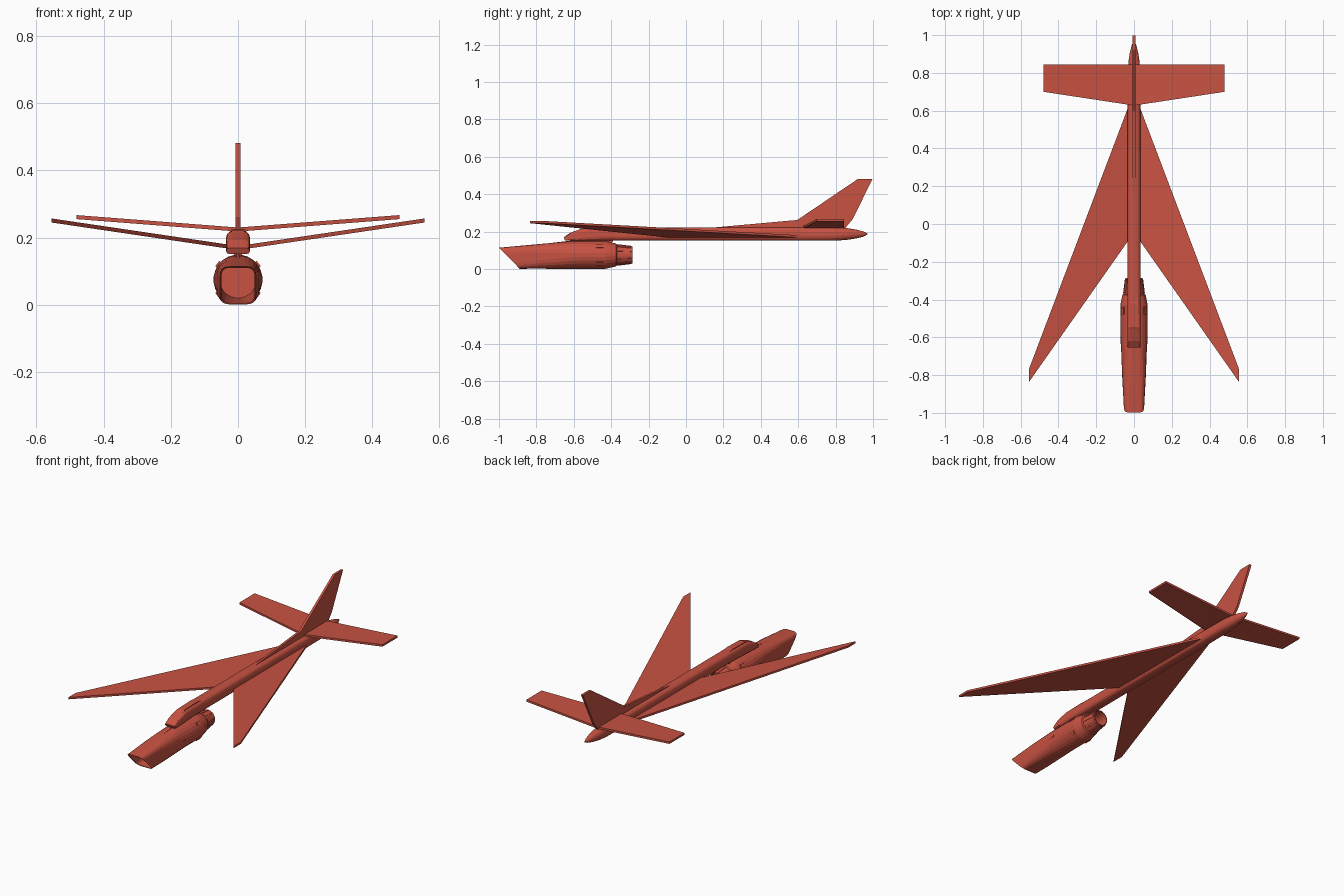
import bpy, bmesh, math
from mathutils import Vector

red = bpy.data.materials.new("red_paint")
red.diffuse_color = (0.58, 0.085, 0.055, 1)


def make(name, verts, faces, mirror=False):
    mesh = bpy.data.meshes.new(name)
    mesh.from_pydata(verts, [], faces)
    bm = bmesh.new()
    bm.from_mesh(mesh)
    bmesh.ops.recalc_face_normals(bm, faces=bm.faces)
    bm.to_mesh(mesh)
    bm.free()
    ob = bpy.data.objects.new(name, mesh)
    bpy.context.collection.objects.link(ob)
    mesh.materials.append(red)
    if mirror:
        ob.modifiers.new("mirror", 'MIRROR').use_mirror_merge = False
    return ob


def slab(name, pts, thick, mirror=False):
    """Flat plate: outline pts thickened by +/- the vector thick."""
    t, n = Vector(thick), len(pts)
    verts = [Vector(p) - t for p in pts] + [Vector(p) + t for p in pts]
    faces = [list(range(n)), list(range(n, 2 * n))]
    faces += [(i, (i + 1) % n, n + (i + 1) % n, n + i) for i in range(n)]
    return make(name, verts, faces, mirror)


def loft(name, rings, sides):
    """Rings along y: (y, z centre, half width, half height, squareness, slant)."""
    verts, faces = [], []
    for y, zc, rx, rz, p, slant in rings:
        for i in range(sides):
            a = 2 * math.pi * (i + 0.5) / sides
            c, s = math.cos(a), math.sin(a)
            u = math.copysign(abs(c) ** (2 / p), c)
            v = math.copysign(abs(s) ** (2 / p), s)
            verts.append((rx * u, y - slant * v, zc + rz * v))
    for k in range(len(rings) - 1):
        for i in range(sides):
            j = (i + 1) % sides
            a, b = k * sides, (k + 1) * sides
            faces.append((a + i, a + j, b + j, b + i))
    faces.append(list(range(sides)))
    faces.append(list(range(len(verts) - sides, len(verts))))
    return make(name, verts, faces)


# Slim body with sloping nose and pointed tail
loft("fuselage", [
    (-0.650, 0.160, 0.034, 0.009, 5, 0.004),
    (-0.605, 0.172, 0.036, 0.021, 5, 0.015),
    (-0.530, 0.185, 0.036, 0.034, 4, 0.020),
    (-0.440, 0.187, 0.036, 0.036, 3, 0),
    (0.600, 0.187, 0.034, 0.036, 3, 0),
    (0.800, 0.187, 0.034, 0.036, 2.5, 0),
    (0.860, 0.187, 0.030, 0.032, 2.2, 0),
    (0.910, 0.187, 0.022, 0.024, 2, 0),
    (0.945, 0.187, 0.013, 0.015, 2, 0),
    (0.970, 0.187, 0.002, 0.003, 2, 0)], 16)

# Raised windscreen on the nose
slab("windscreen", [(0, -0.62, 0.186), (0, -0.545, 0.222), (0, -0.42, 0.225),
                    (0, -0.35, 0.215), (0, -0.55, 0.18)], (0.020, 0, 0))

# Engine pod: slanted square intake, round middle, hollow at both ends
loft("engine_pod", [
    (-0.600, 0.075, 0.055, 0.055, 2, 0),
    (-0.800, 0.066, 0.053, 0.056, 3, 0.015),
    (-0.942, 0.0575, 0.050, 0.053, 5, 0.053),
    (-0.944, 0.0575, 0.054, 0.0565, 5, 0.055),
    (-0.800, 0.066, 0.063, 0.0650, 3.4, 0.015),
    (-0.650, 0.073, 0.069, 0.0725, 2.4, 0),
    (-0.560, 0.075, 0.073, 0.0745, 2, 0),
    (-0.430, 0.075, 0.073, 0.0745, 2, 0),
    (-0.375, 0.075, 0.062, 0.0620, 2, 0),
    (-0.370, 0.075, 0.056, 0.0560, 2, 0),
    (-0.285, 0.075, 0.046, 0.0460, 2, 0),
    (-0.285, 0.075, 0.042, 0.0420, 2, 0),
    (-0.380, 0.075, 0.048, 0.0480, 2, 0)], 24)

# Nozzle petals around the exhaust
for i in range(12):
    a = 2 * math.pi * i / 12
    radial = Vector((math.cos(a), 0, math.sin(a)))
    side = Vector((-math.sin(a), 0, math.cos(a))) * 0.009
    c = Vector((0, 0, 0.075))
    p0, p1 = c + radial * 0.056, c + radial * 0.047
    p0.y, p1.y = -0.365, -0.292
    slab("nozzle_petal", [p0 - side, p0 + side, p1 + side * 0.8, p1 - side * 0.8],
         radial * 0.0015)

# Pylon and thin spine joining pod to body
slab("pylon", [(0, -0.60, 0.135), (0, -0.57, 0.165), (0, -0.38, 0.165),
               (0, -0.40, 0.135)], (0.012, 0, 0))
slab("pod_spine", [(0, -0.80, 0.130), (0, -0.62, 0.151), (0, -0.55, 0.152),
                   (0, -0.55, 0.135)], (0.004, 0, 0))

# Side strakes and small fairings on the pod
slab("pod_strake", [(0.060, -0.76, 0.066), (0.073, -0.60, 0.076),
                    (0.065, -0.60, 0.076)], (0, 0, 0.004), True)
for z in (0.03, 0.12):
    d = Vector((0.058, 0, z - 0.075)).normalized()
    t = Vector((-d.z, 0, d.x)) * 0.010
    c = Vector((0, 0, 0.075)) + d * 0.074
    slab("pod_fairing", [c - t + Vector((0, -0.48, 0)), c + t + Vector((0, -0.48, 0)),
                         c + t + Vector((0, -0.44, 0)), c - t + Vector((0, -0.44, 0))],
         d * 0.004, True)

# Forward-swept wings
slab("wing", [(0.0, -0.045, 0.169), (0.555, -0.835, 0.251),
              (0.555, -0.765, 0.251), (0.0, 0.70, 0.169)], (0, 0, 0.006), True)

# Tailplane
slab("tailplane", [(0.0, 0.627, 0.224), (0.48, 0.70, 0.261),
                   (0.48, 0.845, 0.261), (0.0, 0.845, 0.224)], (0, 0, 0.006), True)

# Upright fin with long low dorsal lead-in
slab("tail_fin", [(0, 0.15, 0.222), (0, 0.595, 0.262), (0, 0.92, 0.482),
                  (0, 0.998, 0.482), (0, 0.89, 0.265), (0, 0.84, 0.205),
                  (0, 0.15, 0.205)], (0.007, 0, 0))
